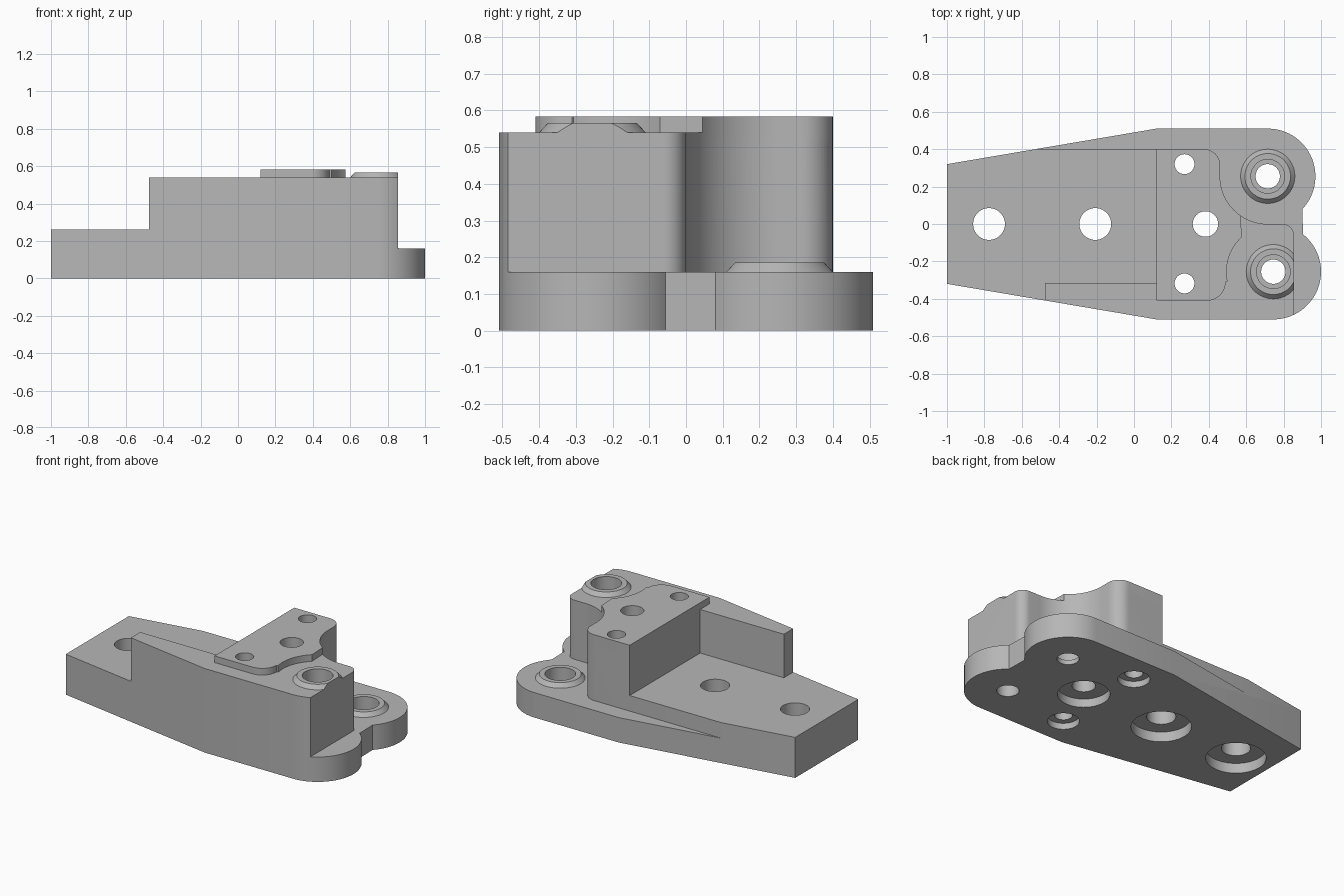
import bpy
import bmesh
from math import cos, sin, radians, tau

if "Cube" in bpy.data.objects:
    bpy.data.objects.remove(bpy.data.objects["Cube"], do_unlink=True)

grey = bpy.data.materials.new("plain_grey")
grey.use_nodes = True
grey.diffuse_color = (0.47, 0.47, 0.47, 1)
grey.node_tree.nodes["Principled BSDF"].inputs["Base Color"].default_value = grey.diffuse_color


def finish(name, bm):
    bmesh.ops.recalc_face_normals(bm, faces=bm.faces)
    mesh = bpy.data.meshes.new(name)
    bm.to_mesh(mesh)
    bm.free()
    mesh.materials.append(grey)
    obj = bpy.data.objects.new(name, mesh)
    bpy.context.collection.objects.link(obj)
    return obj


def arc(centre, r, a, b, n=26):
    angles = [radians(a + (b - a) * i / n) for i in range(n + 1)]
    return [(centre[0] + r * cos(t), centre[1] + r * sin(t)) for t in angles]


def prism(name, outline, z0, z1):
    bm = bmesh.new()
    face = bm.faces.new([bm.verts.new((x, y, z0)) for x, y in outline])
    top = bmesh.ops.extrude_face_region(bm, geom=[face])["geom"]
    bmesh.ops.translate(bm, vec=(0, 0, z1 - z0),
                        verts=[v for v in top if isinstance(v, bmesh.types.BMVert)])
    return finish(name, bm)


def rect(x0, x1, y0, y1):
    return [(x0, y0), (x1, y0), (x1, y1), (x0, y1)]


def lathe(name, centre, profile, n=64):
    """Closed solid of revolution from (radius, height) pairs."""
    bm = bmesh.new()
    rings = [[bm.verts.new((centre[0] + r * cos(tau * i / n),
                            centre[1] + r * sin(tau * i / n), z))
              for i in range(n)] for r, z in profile]
    for low, high in zip(rings, rings[1:]):
        for i in range(n):
            j = (i + 1) % n
            bm.faces.new((low[i], low[j], high[j], high[i]))
    bm.faces.new(rings[0])
    bm.faces.new(rings[-1])
    return finish(name, bm)


def combine(target, tool, operation):
    mod = target.modifiers.new("cut", "BOOLEAN")
    mod.operation = operation
    mod.solver = "EXACT"
    mod.object = tool
    bpy.context.view_layer.update()
    graph = bpy.context.evaluated_depsgraph_get()
    mesh = bpy.data.meshes.new_from_object(target.evaluated_get(graph))
    target.modifiers.clear()
    target.data = mesh
    bpy.data.objects.remove(tool, do_unlink=True)


low_boss, high_boss = (0.715, 0.255), (0.745, -0.255)
lobe = 0.255

# Tapered footprint with two rounded lobes
footprint = [(-1, 0.32), (-1, -0.32), (0.12, -0.51)]
footprint += arc(high_boss, lobe, -90, 51.5, 40)
footprint += arc(low_boss, lobe, -43.4, 90, 40) + [(0.12, 0.51)]
body = prism("mounting_bracket", footprint, 0, 0.8)

# Stepped heights: base plate, raised deck, tower with side wall
steps = prism("steps", rect(-1.2, 1.2, -0.8, 0.8), -0.1, 0.16)
combine(steps, prism("deck", rect(-1.1, 0.2, -0.7, 0.4), 0.05, 0.26), "UNION")
tower_corner = arc((0.375, 0.315), 0.085, 0, 90, 12)
tower = [(-0.475, -0.315), (-0.475, -0.7), (0.855, -0.7)]
tower += arc((0.795, -0.06), 0.06, 0, 90, 12)
tower += arc(low_boss, lobe, 270, 180) + tower_corner
tower += [(0.12, 0.4), (0.12, -0.315)]
combine(steps, prism("tower", tower, 0.08, 0.54), "UNION")
combine(body, steps, "INTERSECT")

# Thin pad on top of the tower
pad = [(0.12, -0.41)] + arc((0.39, -0.31), 0.1, -90, 0, 12)
pad += arc(high_boss, 0.25, 192, 132.6, 18)
pad += arc(low_boss, lobe, 180 + 90 * 16 / 26, 180, 16) + tower_corner + [(0.12, 0.4)]
combine(body, prism("pad", pad, 0.5, 0.583), "UNION")

# Chamfered bosses, the upper one trimmed flush with the tower end
for centre, z in ((low_boss, 0.16), (high_boss, 0.54)):
    boss = lathe("boss", centre, [(0.145, z - 0.03), (0.145, z), (0.122, z + 0.025)])
    if z > 0.3:
        combine(boss, prism("trim", rect(0.855, 1.2, -0.6, 0.1), 0.3, 0.8), "DIFFERENCE")
    combine(body, boss, "UNION")
    floor = z - 0.13
    bore = lathe("bore", centre, [(0.065, -0.1), (0.065, floor), (0.09, floor), (0.09, 0.9)])
    combine(body, bore, "DIFFERENCE")

# Bolt holes counterbored from below
for x, y, r, wide, depth in ((-0.775, 0, 0.085, 0.176, 0.065),
                             (-0.207, 0, 0.085, 0.176, 0.065),
                             (0.382, 0, 0.068, 0.153, 0.055),
                             (0.27, 0.32, 0.053, 0.094, 0.04),
                             (0.27, -0.318, 0.053, 0.094, 0.04)):
    hole = lathe("hole", (x, y), [(wide, -0.1), (wide, depth), (r, depth), (r, 0.9)])
    combine(body, hole, "DIFFERENCE")

# Smooth round walls, crisp edges
bpy.ops.object.select_all(action="DESELECT")
body.select_set(True)
bpy.context.view_layer.objects.active = body
bpy.ops.object.shade_smooth_by_angle(angle=radians(20))
